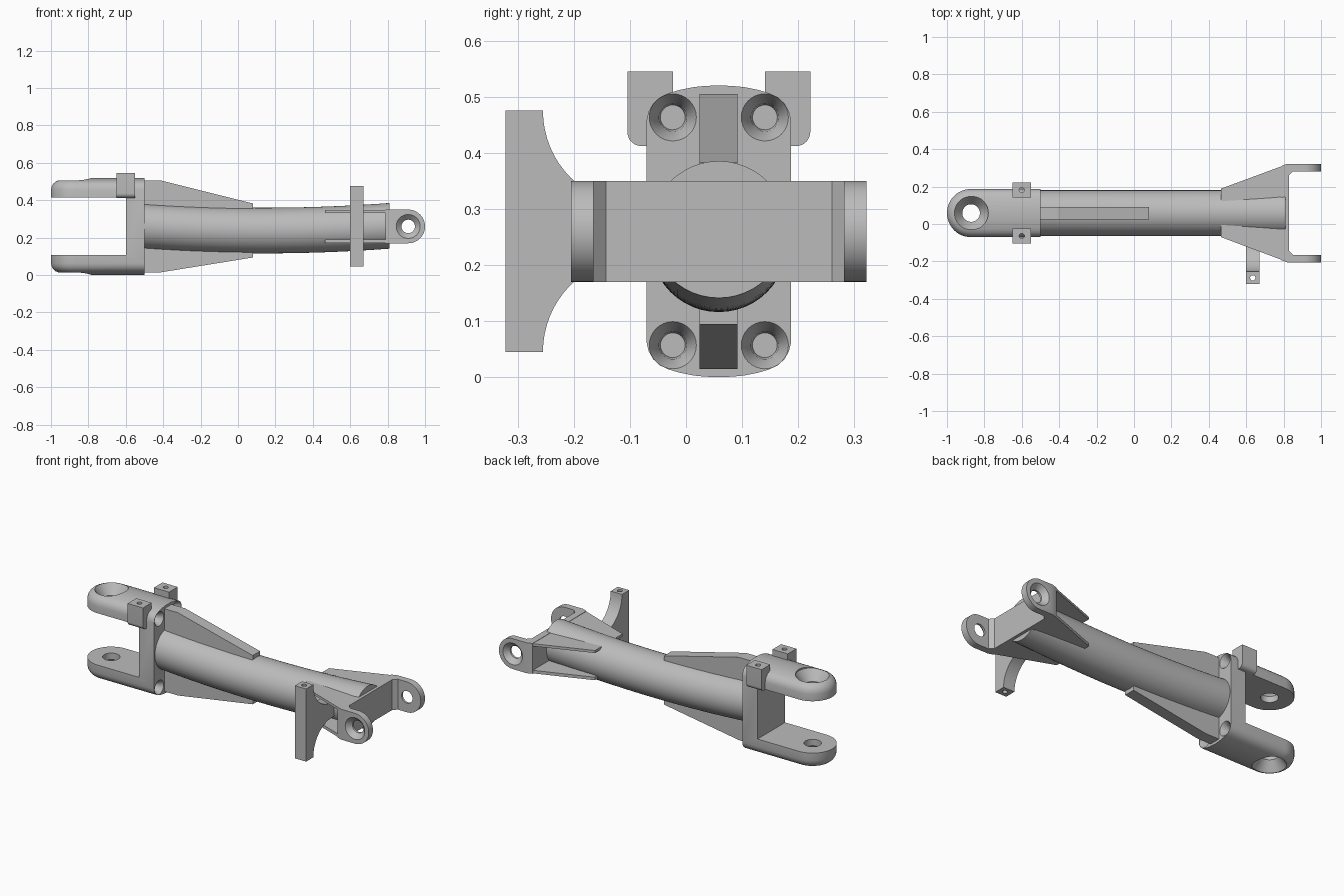
import bpy, bmesh
from math import sin, cos, pi
from mathutils import Vector

if "Cube" in bpy.data.objects:
    bpy.data.objects.remove(bpy.data.objects["Cube"], do_unlink=True)

grey = bpy.data.materials.new("plain grey")
grey.use_nodes = True
grey.diffuse_color = (0.5, 0.5, 0.5, 1)
grey.node_tree.nodes["Principled BSDF"].inputs["Base Color"].default_value = (0.5, 0.5, 0.5, 1)

CY, CZ = 0.0585, 0.26        # centre line of the arm


def finish(name, bm):
    bmesh.ops.remove_doubles(bm, verts=bm.verts, dist=1e-5)
    bmesh.ops.recalc_face_normals(bm, faces=bm.faces)
    mesh = bpy.data.meshes.new(name)
    bm.to_mesh(mesh)
    bm.free()
    mesh.materials.append(grey)
    obj = bpy.data.objects.new(name, mesh)
    bpy.context.collection.objects.link(obj)
    return obj


def place(axis, a, b, t):
    """Point with plane coordinates a, b and position t along an axis."""
    return {"x": (t, a, b), "y": (a, t, b), "z": (a, b, t)}[axis]


def loft(name, sections, wrap=True):
    bm = bmesh.new()
    rows = [[bm.verts.new(p) for p in s] for s in sections]
    n = len(rows[0])
    for r0, r1 in zip(rows, rows[1:]):
        for i in range(n if wrap else n - 1):
            j = (i + 1) % n
            bm.faces.new((r0[i], r0[j], r1[j], r1[i]))
    bm.faces.new(rows[0])
    bm.faces.new(rows[-1])
    return finish(name, bm)


def prism(name, axis, points, lo, hi):
    return loft(name, [[place(axis, a, b, t) for a, b in points] for t in (lo, hi)])


def box(name, lo, hi):
    (x0, y0, z0), (x1, y1, z1) = lo, hi
    return prism(name, "z", [(x0, y0), (x1, y0), (x1, y1), (x0, y1)], z0, z1)


def lathe(name, axis, a, b, profile, n=40):
    """Stack of circles (radius, position) around an axis line through a, b."""
    return loft(name, [[place(axis, a + r * cos(2 * pi * i / n), b + r * sin(2 * pi * i / n), t)
                        for i in range(n)] for r, t in profile])


def cut(obj, tool):
    tool.hide_render = True
    mod = obj.modifiers.new("cut", "BOOLEAN")
    mod.operation, mod.solver, mod.object = "DIFFERENCE", "EXACT", tool
    bpy.context.view_layer.objects.active = obj
    bpy.ops.object.modifier_apply(modifier=mod.name)
    bpy.data.objects.remove(tool, do_unlink=True)


def smooth(obj):
    bpy.ops.object.select_all(action="DESELECT")
    obj.select_set(True)
    bpy.context.view_layer.objects.active = obj
    bpy.ops.object.shade_smooth_by_angle(angle=0.55)


def arc(a, b, r, start, end, n=12):
    return [(a + r * cos(start + (end - start) * i / n),
             b + r * sin(start + (end - start) * i / n)) for i in range(n + 1)]


# Large fork: crowned half profile run straight, then turned round the pin axis
half = [(0, .26), (.025, .259), (.045, .257), (.07, .252), (.09, .246), (.105, .239),
        (.117, .228), (.125, .214), (.129, .197)]
half += [(r, -h) for r, h in reversed(half)]
PIN = -0.871
turn = [pi / 2 + pi * i / 24 for i in range(25)]
stations = [(-0.5, turn[0])] + [(PIN, t) for t in turn] + [(-0.5, turn[-1])]
fork = loft("large_fork", [[(x + r * cos(t), CY + r * sin(t), CZ + h) for r, h in half]
                           for x, t in stations], wrap=False)
cut(fork, box("slot", (-1.2, -0.3, 0.108), (-0.6, 0.4, 0.415)))
cut(fork, lathe("pin_hole", "z", PIN, CY,
                [(.092, -.05), (.092, .01), (.047, .07), (.047, .45), (.092, .51), (.092, .6)]))
for y in (CY - 0.082, CY + 0.082):
    for z in (CZ - 0.203, CZ + 0.203):
        cut(fork, lathe("bolt_hole", "x", y, z,
                        [(.022, -.552), (.025, -.53), (.042, -.5), (.042, -.45)], 32))
smooth(fork)

# Lugs on the upper fork arm, rounded at the lower outer corner
for side, label in ((-1, "right"), (1, "left")):
    outline = [(0.082, 0.545), (0.163, 0.545)]
    outline += arc(0.138, 0.437, 0.025, 0, -pi / 2, 8) + [(0.082, 0.412)]
    lug = prism(label + "_lug", "x", [(CY + side * y, z) for y, z in outline], -0.65, -0.55)
    cut(lug, lathe("lug_hole", "z", -0.6, CY + side * 0.123, [(.014, .45), (.014, .6)], 20))
    smooth(lug)

# Slightly bowed round tube
rings = []
for k in range(25):
    x = -0.52 + 1.33 * k / 24
    zc = 0.238 + 0.023 * ((x - 0.14) / 0.64) ** 2
    rings.append([(x, CY + 0.122 * cos(2 * pi * i / 48), zc + 0.122 * sin(2 * pi * i / 48))
                  for i in range(48)])
smooth(loft("tube", rings))

# Tapered fins above and below the tube
prism("top_fin", "y", [(-.51, .505), (-.41, .505), (.08, .383), (.08, .28), (-.51, .28)],
      0.024, 0.092)
prism("bottom_fin", "y", [(-.51, .015), (-.41, .015), (.08, .094), (.08, .22), (-.51, .22)],
      0.024, 0.092)

# Small fork: rounded block with a chamfered slot and cross holes
Y0, Y1 = -0.205, 0.322
stadium = [(0.788, 0.35), (0.788, 0.17)] + arc(0.91, CZ, 0.09, -pi / 2, pi / 2, 24)
small = prism("small_fork", "y", stadium, Y0, Y1)
slot = [(1.1, Y0 + .04), (.85, Y0 + .04), (.828, Y0 + .062),
        (.828, Y1 - .062), (.85, Y1 - .04), (1.1, Y1 - .04)]
cut(small, prism("slot", "z", slot, 0, 0.6))
for y, s in ((Y0, -1), (Y1, 1)):
    corner = [(.77, y + s * .02), (.77, y - s * .018), (.82, y), (.82, y + s * .02)]
    cut(small, prism("corner", "z", corner, 0, 0.6))
cut(small, lathe("cross_hole", "y", 0.91, CZ,
                 [(.064, Y0 - .05), (.064, Y0), (.036, Y0 + .028),
                  (.036, Y1 - .028), (.064, Y1), (.064, Y1 + .05)]))
smooth(small)

# Flared gusset plates joining tube and small fork
flare = [(0.465, -0.07), (0.465, 0.189), (0.79, 0.309), (0.80, 0.309),
         (0.80, -0.192), (0.79, -0.192)]
prism("upper_gusset", "z", flare, 0.333, 0.348)
prism("lower_gusset", "z", flare, 0.172, 0.19)

# Side bracket with concave arms
shape = [(-0.322, 0.045), (-0.322, 0.475)]
shape += arc(-0.086, 0.475, 0.169, pi, 1.5 * pi, 16) + [(0.0, 0.306), (0.0, 0.214)]
shape += arc(-0.086, 0.045, 0.169, pi / 2, pi, 16)
bracket = prism("side_bracket", "x", shape, 0.598, 0.672)
cut(bracket, lathe("bracket_hole", "z", 0.635, -0.288, [(.014, -.1), (.014, .6)], 20))
smooth(bracket)
